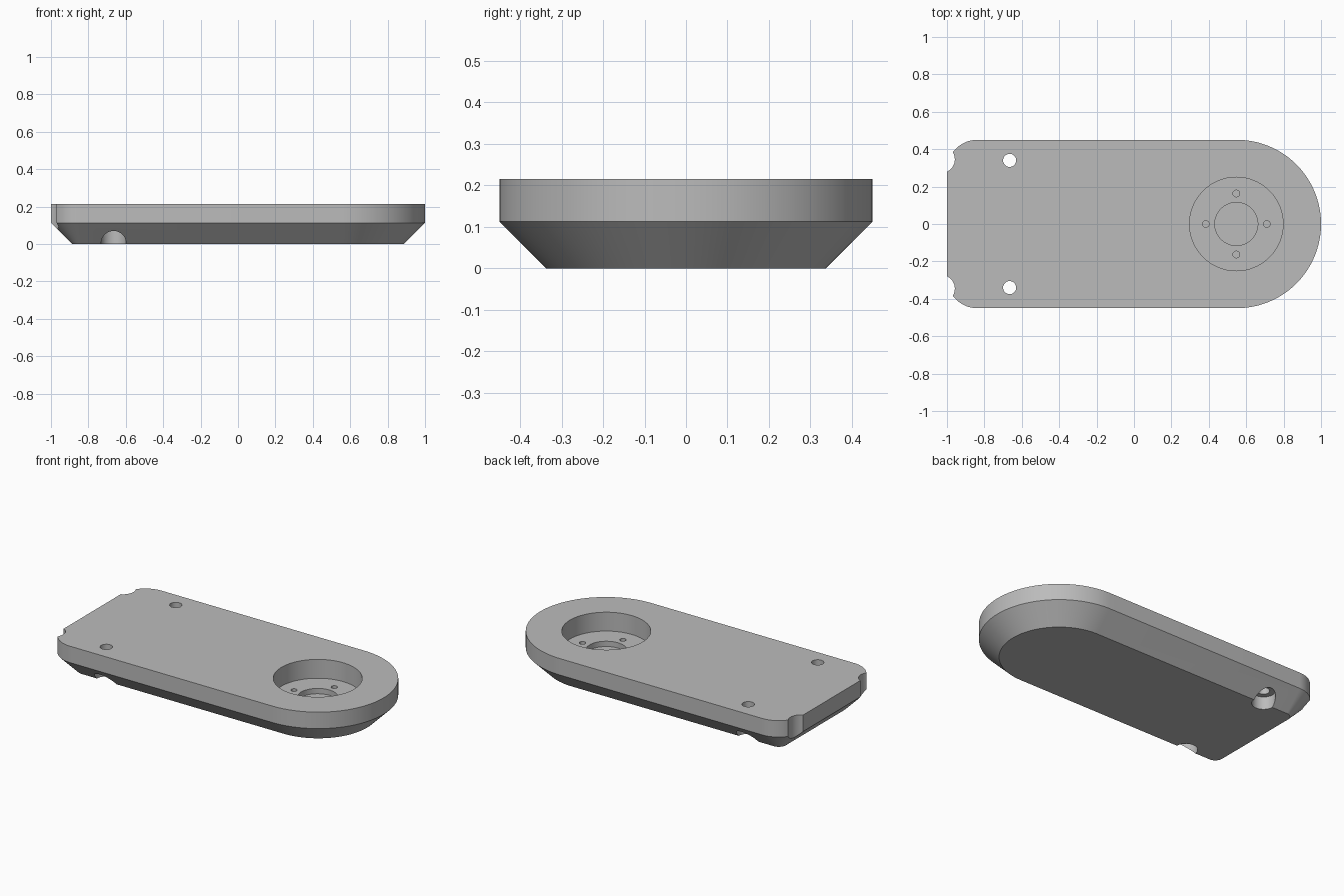
import bpy
import bmesh
from math import radians, sin, cos

cube = bpy.data.objects.get("Cube")
if cube:
    bpy.data.objects.remove(cube, do_unlink=True)

HEIGHT, CHAMFER = 0.215, 0.113
HALF_WIDTH, CORNER = 0.45, 0.162
HUB_X = 0.55

grey = bpy.data.materials.new("plain grey")
grey.use_nodes = True
GREY = (0.5, 0.5, 0.5, 1)
grey.diffuse_color = GREY
grey.node_tree.nodes["Principled BSDF"].inputs["Base Color"].default_value = GREY


def add_object(name, bm):
    bmesh.ops.recalc_face_normals(bm, faces=bm.faces)
    mesh = bpy.data.meshes.new(name)
    bm.to_mesh(mesh)
    bm.free()
    mesh.materials.append(grey)
    obj = bpy.data.objects.new(name, mesh)
    bpy.context.collection.objects.link(obj)
    return obj


def arc(cx, cy, radius, start, end, steps):
    angles = [radians(start + (end - start) * i / steps) for i in range(steps + 1)]
    return [(cx + radius * cos(a), cy + radius * sin(a)) for a in angles]


def outline(inset):
    # Round nose at +x, two small rounded corners at -x
    cx, cy = -1 + CORNER, HALF_WIDTH - CORNER
    r = CORNER - inset
    return (arc(HUB_X, 0, HALF_WIDTH - inset, -90, 90, 72)
            + arc(cx, cy, r, 90, 180, 20)
            + arc(cx, -cy, r, 180, 270, 20))


# Base plate: straight rim above a 45 degree chamfer
bm = bmesh.new()
rings = [[bm.verts.new((x, y, z)) for x, y in outline(inset)]
         for inset, z in ((CHAMFER, 0), (0, CHAMFER), (0, HEIGHT))]
bm.faces.new(rings[0])
bm.faces.new(rings[-1])
for low, high in zip(rings, rings[1:]):
    for i in range(len(low)):
        j = (i + 1) % len(low)
        bm.faces.new((low[i], low[j], high[j], high[i]))
plate = add_object("base_plate", bm)


def cut(name, x, y, radius, bottom, top, sides=48):
    # Round vertical cutter
    bm = bmesh.new()
    bmesh.ops.create_cone(bm, cap_ends=True, segments=sides, radius1=radius,
                          radius2=radius, depth=top - bottom)
    bmesh.ops.translate(bm, verts=bm.verts, vec=(x, y, (top + bottom) / 2))
    cutter = add_object(name, bm)
    cutter.hide_render = True
    mod = plate.modifiers.new(name, 'BOOLEAN')
    mod.operation = 'DIFFERENCE'
    mod.solver = 'EXACT'
    mod.object = cutter
    return cutter


BELOW, ABOVE = -0.1, 0.4
cutters = []
for side, y in (("right", -1), ("left", 1)):
    # End notches, screw holes and their counterbores
    cutters += [cut(side + "_notch", -1.03, y * 0.345, 0.072, BELOW, ABOVE),
                cut(side + "_counterbore", -0.665, y * 0.34, 0.067, BELOW, 0.08),
                cut(side + "_screw_hole", -0.665, y * 0.34, 0.035, BELOW, ABOVE, 32)]

# Round pocket with a central recess and four pin holes
FLOOR = 0.098
cutters += [cut("pocket", HUB_X - 0.003, 0, 0.25, FLOOR, ABOVE, 96),
            cut("centre_recess", HUB_X - 0.003, 0, 0.115, FLOOR - 0.033, ABOVE, 64)]
for i in range(4):
    a = radians(90 * i)
    cutters.append(cut("pin_hole", HUB_X - 0.003 + 0.163 * cos(a), 0.163 * sin(a),
                       0.018, FLOOR - 0.033, ABOVE, 24))

# Bake the cuts and drop the cutters
bpy.context.view_layer.update()
baked = bpy.data.meshes.new_from_object(
    plate.evaluated_get(bpy.context.evaluated_depsgraph_get()))
plate.modifiers.clear()
plate.data = baked
for cutter in cutters:
    bpy.data.objects.remove(cutter, do_unlink=True)
plate.data.materials.clear()
plate.data.materials.append(grey)
for poly in plate.data.polygons:
    poly.material_index = 0

# Smooth curves, sharp edges
bpy.ops.object.select_all(action='DESELECT')
plate.select_set(True)
bpy.context.view_layer.objects.active = plate
bpy.ops.object.shade_smooth_by_angle(angle=radians(30))
